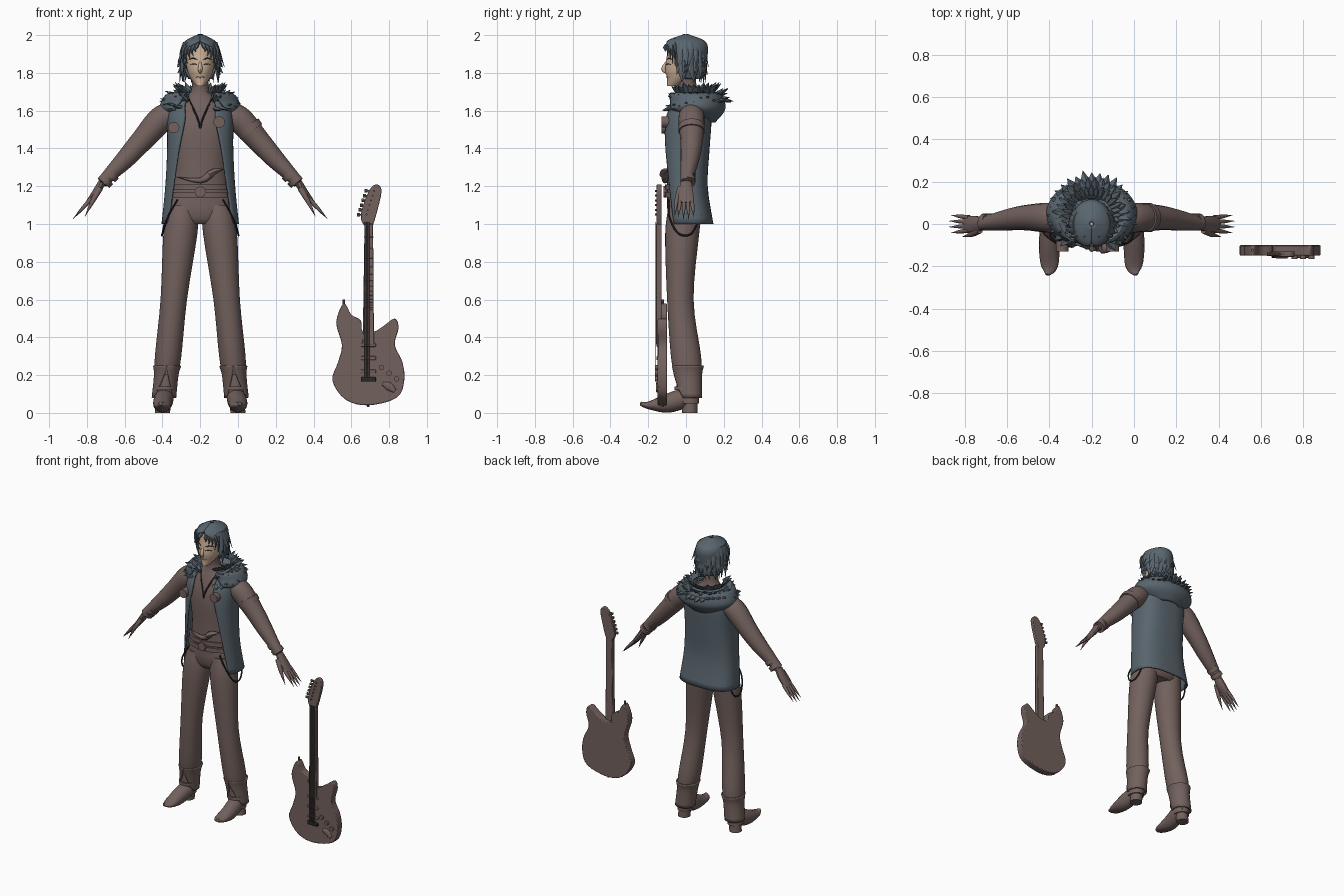
import bpy, bmesh, math, random
from mathutils import Vector
from mathutils.bvhtree import BVHTree

random.seed(4)
if "Cube" in bpy.data.objects:
    bpy.data.objects.remove(bpy.data.objects["Cube"])
CENTRE = -.2  # x of the figure's centre line
X, Y, Z = Vector((1, 0, 0)), Vector((0, 1, 0)), Vector((0, 0, 1))
SIDES = {"left": 1, "right": -1}
parts = []


def material(name, red, green, blue):
    mat = bpy.data.materials.new(name)
    mat.use_nodes = True
    mat.diffuse_color = (red, green, blue, 1)
    mat.node_tree.nodes["Principled BSDF"].inputs["Base Color"].default_value = (red, green, blue, 1)
    return mat


brown = material("warm brown", .17, .12, .11)
slate = material("slate blue grey", .1, .13, .155)
skin = material("face skin", .6, .43, .31)
dark = material("near black", .02, .02, .02)
lip = material("lip brown", .33, .19, .14)


def finish(name, bm, mat):
    bmesh.ops.recalc_face_normals(bm, faces=bm.faces)
    mesh = bpy.data.meshes.new(name)
    bm.to_mesh(mesh)
    bm.free()
    mesh.materials.append(mat)
    part = bpy.data.objects.new(name, mesh)
    bpy.context.collection.objects.link(part)
    parts.append(part)
    return part


def spline(rows, steps, closed=False):
    """Catmull-Rom curve through tuples of equal length."""
    count, out = len(rows), []

    def pick(i):
        return rows[i % count] if closed else rows[max(0, min(count - 1, i))]
    for i in range(count if closed else count - 1):
        for step in range(steps):
            t = step / steps
            out.append(tuple(b + t / 2 * (c - a + t * (2 * a - 5 * b + 4 * c - d + t * (3 * (b - c) + d - a)))
                             for a, b, c, d in zip(pick(i - 1), pick(i), pick(i + 1), pick(i + 2))))
    return out if closed else out + [rows[-1]]


def bridge(bm, rings, closed):
    size = len(rings[0])
    for low, high in zip(rings, rings[1:]):
        for i in range(size if closed else size - 1):
            j = (i + 1) % size
            bm.faces.new((low[i], low[j], high[j], high[i]))
    if closed:
        bm.faces.new(rings[0])
        bm.faces.new(rings[-1])


def column(name, rows, mat, x=CENTRE, lean=0, power=2, segments=36, steps=4):
    """Level rings. Row: z, centre y, half width, half depth and, for open cloth, half the front gap."""
    bm, rings, cloth = bmesh.new(), [], len(rows[0]) > 4
    for z, y, width, depth, *gap in spline(rows, steps):
        start = math.asin(min(1, max(0, gap[0] / width)) ** (power / 2)) if cloth else 0
        ring = []
        for i in range(segments + cloth):
            angle = start + (math.tau - 2 * start) * i / segments
            s, c = math.sin(angle), math.cos(angle)
            ring.append(bm.verts.new((x + lean * z + width * math.copysign(abs(s) ** (2 / power), s),
                                      y - depth * math.copysign(abs(c) ** (2 / power), c), z)))
        rings.append(ring)
    bridge(bm, rings, not cloth)
    part = finish(name, bm, mat)
    if cloth:
        solid = part.modifiers.new("thickness", "SOLIDIFY")
        solid.thickness, solid.offset = .01, 0
    return part


def band(name, z, height, y, width, depth, mat, **where):
    column(name, [(z, y, width, depth), (z + height, y, width, depth)], mat, steps=1, **where)


def tubes(name, paths, mat, sides=12, steps=3):
    """Each path is (points, ref). Point: x, y, z, radius across and, if different, radius along ref."""
    bm = bmesh.new()
    for points, ref in paths:
        points = spline([(*p, p[3])[:5] for p in points], steps)
        spots, rings = [Vector(p[:3]) for p in points], []
        for i, (spot, point) in enumerate(zip(spots, points)):
            along = (spots[min(i + 1, len(spots) - 1)] - spots[max(i - 1, 0)]).normalized()
            across = along.cross(ref).normalized()
            up = across.cross(along)
            wide, thin = (max(r, .001) for r in point[3:])
            rings.append([bm.verts.new(spot + across * wide * math.cos(angle) + up * thin * math.sin(angle))
                          for angle in (math.tau * k / sides for k in range(sides))])
        bridge(bm, rings, True)
    return finish(name, bm, mat)


def wire(points, radius, ref=Y):
    return [(*p, radius) for p in points], ref


def strand(points, wide, thin, ref=Y):
    """Path that narrows to a point."""
    last = len(points) - 1
    return [(*p, wide * (1 - (i / last) ** 2), thin * (1 - (i / last) ** 2)) for i, p in enumerate(points)], ref


def mirror(sign, points):
    return [(CENTRE + sign * p[0], *p[1:]) for p in points]


def radial(angle):
    return Vector((math.sin(angle), -math.cos(angle), 0))


def plate(name, outline, near, far, mat, bevel=.004):
    bm = bmesh.new()
    face = bm.faces.new([bm.verts.new((x, near, z)) for x, z in outline])
    extruded = bmesh.ops.extrude_face_region(bm, geom=[face])["geom"]
    bmesh.ops.translate(bm, verts=[v for v in extruded if isinstance(v, bmesh.types.BMVert)], vec=Y * (far - near))
    edge = finish(name, bm, mat).modifiers.new("edge", "BEVEL")
    edge.width, edge.segments = bevel, 2


def front_of(part):
    """Returns a function giving the front surface point at x, z."""
    tree = BVHTree.FromPolygons([v.co for v in part.data.vertices], [f.vertices[:] for f in part.data.polygons])
    return lambda x, z: tree.ray_cast(Vector((x, -1, z)), Y)[0]


# Torso, neck and waist
torso = column("shirt_torso", [(1.1, 0, .16, .1), (1.3, 0, .14, .1), (1.5, 0, .16, .1), (1.62, .01, .13, .08),
                               (1.7, .01, .05, .05), (1.8, 0, .05, .05)], brown)
column("trouser_hips", [(1.2, 0, .15, .09), (1.1, 0, .17, .1), (1.03, 0, .17, .09), (1, 0, .12, .07)], brown)
band("lower_belt", 1.14, .03, 0, .17, .11, brown)
band("upper_belt", 1.18, .03, 0, .16, .11, brown)
tubes("shirt_knot", [strand(mirror(1, [(.06, -.11, 1.27), (0, -.11, 1.23), (-.13, -.08, 1.25)]), .02, .02, Z),
                     strand(mirror(1, [(.05, -.11, 1.26), (.08, -.11, 1.28), (.13, -.09, 1.29)]), .03, .02, Z)], brown)
tubes("buckle", [wire([(CENTRE, -.1, 1.17), (CENTRE, -.12, 1.17)], .03, Z)], brown, 8, 1)

# Limbs and boots
for tag, sign in SIDES.items():
    tubes(tag + "_arm", [(mirror(sign, [(.12, .03, 1.59, .05), (.2, .03, 1.56, .07), (.31, .03, 1.44, .06),
                                        (.4, .02, 1.34, .05), (.52, 0, 1.22, .03)]), Y)], brown, 16, 5)
    tubes(tag + "_wristbands", [wire(mirror(sign, [(u, .01, 1.73 - u), (u + .02, .01, 1.71 - u)]), .04)
                                for u in (.46, .49)], brown, 16, 1)
    hand = [(mirror(sign, [(.52, 0, 1.22, .02, .03), (.55, 0, 1.17, .02, .04), (.6, 0, 1.11, .01, .04)]), Y),
            strand(mirror(sign, [(.53, -.03, 1.19), (.57, -.05, 1.12), (.61, -.06, 1.04)]), .016, .016)]
    for finger in range(4):
        spread, reach = .03 - .02 * finger, .05 - .005 * abs(finger - 1.5)
        hand.append(strand(mirror(sign, [(.58 + k * reach, spread * (1 + k / 5), 1.13 - k * reach * 1.1)
                                         for k in range(3)]), .012, .012))
    tubes(tag + "_hand", hand, brown, 10)

    leg = {"x": CENTRE + sign * .2, "lean": -sign * .1}
    column(tag + "_trouser_leg", [(1.1, 0, .08, .09), (.95, -.02, .09, .09), (.6, -.03, .07, .07), (.3, 0, .07, .08),
                                  (.2, .01, .06, .07)], brown, **leg)
    column(tag + "_trouser_cuff", [(.25, .01, .07, .08, 0), (.2, .01, .06, .07, .01), (.08, .02, .06, .06, .05)],
           brown, **leg)
    band(tag + "_boot_shaft", .05, .16, .01, .05, .06, brown, **leg)
    band(tag + "_boot_strap", .12, .02, 0, .06, .06, brown, **leg)
    band(tag + "_boot_heel", 0, .07, .02, .04, .04, brown, **leg)
    tubes(tag + "_boot_foot", [(mirror(sign, [(.19, .06, .08, .03), (.19, 0, .08, .05), (.2, -.1, .05, .05),
                                              (.2, -.2, .04, .04, .02), (.21, -.24, .05, .01)]), Z)], brown, 16, 4)
    tubes(tag + "_hip_chain", [wire(mirror(sign, [(.12, -.09, 1.13), (.17, -.09, 1.04), (.2, -.04, .95), (.2, .03, .95),
                                                  (.18, .08, 1.05)]), .005, X)], dark, 6, 5)
tubes("left_armlet", [wire(mirror(1, [(.25, .03, 1.52), (.27, .03, 1.49)]), .07)], brown, 18, 1)

# Sleeveless vest, hood and fur collar
column("vest", [(1, .02, .2, .12, .17), (1.2, 0, .18, .11, .14), (1.4, 0, .17, .12, .11), (1.55, .01, .17, .12, .08),
                (1.63, .02, .15, .1, .08), (1.68, .02, .09, .07, .06)], slate, power=2.7, segments=48)
column("hood", [(1.54, .1, .08, .05, .04), (1.6, .05, .2, .15, .13), (1.65, .05, .2, .15, .1), (1.69, .04, .16, .14, .08),
                (1.64, .03, .09, .09, .06)], slate, segments=48)
fur = []
for row in range(3):
    for i in range(26):
        angle = .6 + (math.tau - 1.2) * (i + row % 2 / 2) / 26
        out = radial(angle)
        droop = .02 + .03 * max(0, math.cos(angle))
        base = Vector((CENTRE, .04, 1.7 - droop * row)) + out * (.1 + .025 * row)
        tuft = (out + Z * (.9 - .45 * row + random.uniform(-.3, .3))).normalized() * random.uniform(.05, .07)
        fur.append(strand([base, base + tuft / 2, base + tuft], .024, .012, Z))
tubes("fur_collar", fur, slate, 5, 1)
for tag, u, z in (("left", .1, 1.54), ("right", -.14, 1.51)):
    tubes(tag + "_chest_badge", [wire([(CENTRE + u, -.08, z), (CENTRE + u, -.13, z)], .03, Z)], brown, 16, 1)

# Necklace lying on the chest
chest = front_of(torso)
cord = [chest(CENTRE + u, 1.53 + abs(u) * 2.2) for u in (-.06, -.04, -.02, 0, .02, .04, .06)]
tubes("necklace", [wire(cord, .005, Z)], dark, 6)
tubes("pendant", [strand([cord[3], cord[3] - Z * .02, cord[3] - Z * .04], .01, .01)], dark, 6, 1)

# Head and face
head = column("head", [(1.73, -.07, .02, .03), (1.77, -.04, .05, .06), (1.82, -.02, .07, .09), (1.9, 0, .08, .1),
                       (1.95, 0, .07, .09), (1.98, 0, .03, .05)], skin)
face = front_of(head)
tubes("nose", [(mirror(1, [(0, -.1, 1.86, .006), (0, -.12, 1.82, .012), (0, -.1, 1.8, .006)]), Y)], skin)


def mark(name, sign, inner, outer, z, arch, thick, mat):
    """Thin painted line that follows the face."""
    spots = [face(CENTRE + sign * u, height) for u, height in
             ((inner, z), ((inner + outer) / 2, z + arch), (outer, z))]
    tubes(name, [([(*spot, radius, .003) for spot, radius in zip(spots, (.001, thick, .001))], Y)], mat, 6)


for tag, sign in SIDES.items():
    mark(tag + "_eyebrow", sign, .015, .06, 1.87, .007, .004, dark)
    mark(tag + "_eyelid", sign, .017, .053, 1.843, .005, .003, dark)
mark("mouth", 1, -.022, .022, 1.778, 0, .004, lip)

# Swept hair: cap plus tapered locks
column("hair_cap", [(1.77, .03, .06, .06, .05), (1.83, .01, .08, .09, .08), (1.9, 0, .09, .11, .08), (1.94, 0, .09, .11, .05),
                    (1.97, 0, .07, .09, 0), (2, 0, .01, .01, 0)], slate)
locks = []
for row in range(3):
    for i in range(14):
        out = radial(1.25 + (math.tau - 2.5) * i / 13)
        top = Vector((CENTRE, 0, 1.96 - .04 * row))
        swing = out.cross(Z) * random.uniform(-.02, .02)
        tip = out * (.12 - .01 * row + random.uniform(-.01, .01)) + swing
        locks.append(strand([top + out * .08, top + out * .1 - Z * .05, top + tip - Z * .13], .025, .012, out))
for sign in SIDES.values():
    for k in range(5):
        u, y, low = .02 + .016 * k, -.11 + .013 * k, 1.91 - .02 * k
        locks.append(strand(mirror(sign, [(u / 3, -.06, 1.975), (u, y, 1.94), (u + .01, y, (1.94 + low) / 2), (u, y, low)]),
                            .012, .01))
    for k in range(3):
        z = 1.87 - .03 * k
        locks.append(strand(mirror(sign, [(.07, 0, z + .05), (.1, 0, z + .01), (.12, -.01, z - .01)]), .016, .012))
tubes("hair_locks", locks, slate, 6)

# Electric guitar standing beside the figure
outline = [(.56, .58), (.6, .52), (.65, .49), (.66, .43), (.72, .43), (.77, .46), (.83, .5), (.85, .45), (.83, .36),
           (.87, .27), (.88, .17), (.84, .08), (.69, .04), (.57, .07), (.5, .17), (.53, .27), (.55, .36), (.52, .48)]
plate("guitar_body", spline(outline, 4, True), -.15, -.1, brown, .008)
plate("guitar_neck", [(.66, .36), (.72, .36), (.715, 1), (.67, 1)], -.158, -.13, brown)
plate("guitar_headstock", spline([(.67, .99), (.65, 1.05), (.69, 1.17), (.73, 1.21), (.76, 1.18), (.74, 1.08), (.71, .99)],
                                 3, True), -.155, -.13, brown)
frets = [1 - .53 * (1 - .87 ** i) for i in range(15)]
tubes("guitar_frets", [wire([(.667, -.158, z), (.717, -.158, z)], .002, Z) for z in frets], brown, 5, 1)
pegs = []
for i in range(6):
    shaft = Vector((.64 + i * .008, -.143, 1.05 + i * .025))
    pegs += [wire([shaft + X * .04, shaft], .004, Z), wire([shaft + X * .005, shaft - X * .01], .009, Z),
             wire([shaft + X * .04, shaft + X * .04 - Y * .02], .005, Z)]
tubes("tuning_pegs", pegs, brown, 8, 1)
tubes("guitar_strings", [wire([(x, -.162, .19), (x, -.162, 1.01)], .0012)
                         for x in (.672 + i * .008 for i in range(6))], dark, 4, 1)


def bar(z, height):
    return [(.65, z), (.73, z), (.73, z + height), (.65, z + height)]


for tag, z in (("rear", .21), ("middle", .28), ("neck", .35)):
    plate(tag + "_pickup", bar(z, .02), -.156, -.14, brown)
plate("guitar_bridge", bar(.165, .025), -.16, -.14, dark)
tubes("guitar_knobs", [wire([(x, -.14, z), (x, -.165, z)], .014, Z) for x, z in ((.76, .24), (.8, .21), (.84, .18))],
      brown, 12, 1)
tubes("jack_plate", [([(.765, -.15, .155, .01), (.8, -.15, .14, .022, .01), (.83, -.15, .115, .01)], Y)], brown)
tubes("strap_pins", [wire([(x, -.123, z), (x, -.123, z + .03)], .007) for x, z in ((.56, .57), (.69, .03))], brown, 8, 1)

# Smooth shading with sharp corners kept
bpy.ops.object.select_all(action="DESELECT")
for part in parts:
    part.select_set(True)
bpy.context.view_layer.objects.active = parts[0]
bpy.ops.object.shade_smooth_by_angle(angle=math.radians(40))
